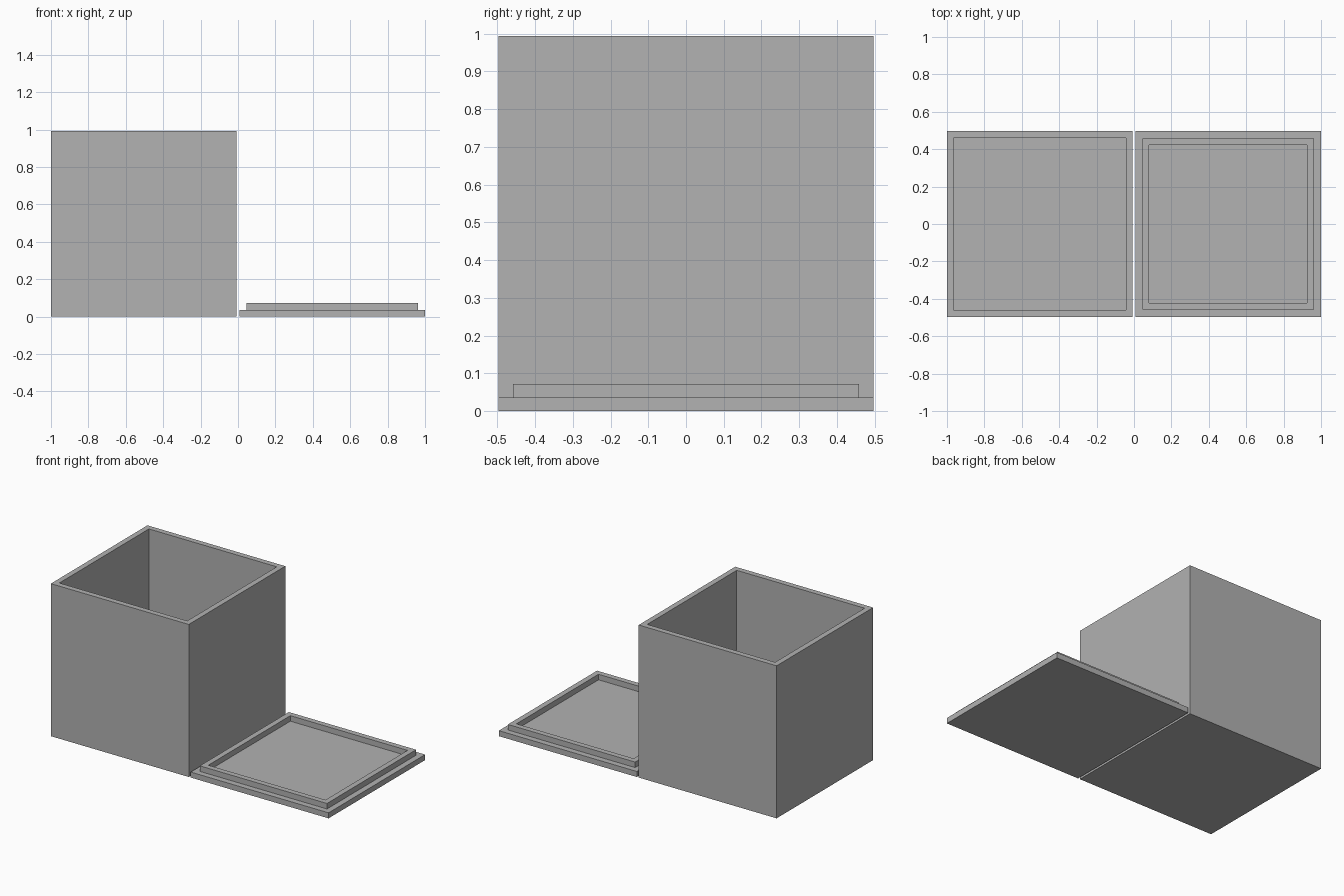
import bpy
import bmesh
from mathutils import Matrix, Vector

cube = bpy.data.objects.get("Cube")
if cube:
    bpy.data.objects.remove(cube, do_unlink=True)

SIZE = 0.993       # outer side of box and lid
WALL = 0.036       # wall, floor and rim thickness
CLEARANCE = 0.0025  # play between the lid rim and the box walls
OFFSET = 1 - SIZE / 2

grey = bpy.data.materials.new("plain grey")
grey.use_nodes = True
colour = (0.445, 0.445, 0.445, 1)
grey.diffuse_color = colour
grey.node_tree.nodes["Principled BSDF"].inputs["Base Color"].default_value = colour


def add_block(bm, side, z0, z1):
    """Add a square block and return its top face."""
    matrix = Matrix.Translation((0, 0, (z0 + z1) / 2)) @ Matrix.Diagonal((side, side, z1 - z0, 1))
    verts = bmesh.ops.create_cube(bm, size=1, matrix=matrix)["verts"]
    return next(f for f in verts[0].link_faces[0].verts[0].link_faces[0].verts and
                {f for v in verts for f in v.link_faces} if f.normal.z > 0.9)


def inset_and_move(bm, face, margin, dz):
    """Inset a face, then raise or sink it with straight sides."""
    bmesh.ops.inset_region(bm, faces=[face], thickness=margin, use_even_offset=True)
    new = bmesh.ops.extrude_discrete_faces(bm, faces=[face])["faces"][0]
    bmesh.ops.translate(bm, verts=new.verts[:], vec=Vector((0, 0, dz)))
    return new


def finish(name, bm, x):
    bmesh.ops.recalc_face_normals(bm, faces=bm.faces[:])
    mesh = bpy.data.meshes.new(name)
    bm.to_mesh(mesh)
    bm.free()
    mesh.materials.append(grey)
    obj = bpy.data.objects.new(name, mesh)
    obj.location.x = x
    bpy.context.collection.objects.link(obj)


# Open box with a hollow interior
bm = bmesh.new()
top = add_block(bm, SIZE, 0, SIZE)
inset_and_move(bm, top, WALL, WALL - SIZE)
finish("box", bm, -OFFSET)

# Upturned lid with a raised rim that fits inside the box
bm = bmesh.new()
top = add_block(bm, SIZE, 0, WALL)
rim = inset_and_move(bm, top, WALL + CLEARANCE, WALL)
inset_and_move(bm, rim, WALL, -WALL)
finish("lid", bm, OFFSET)
